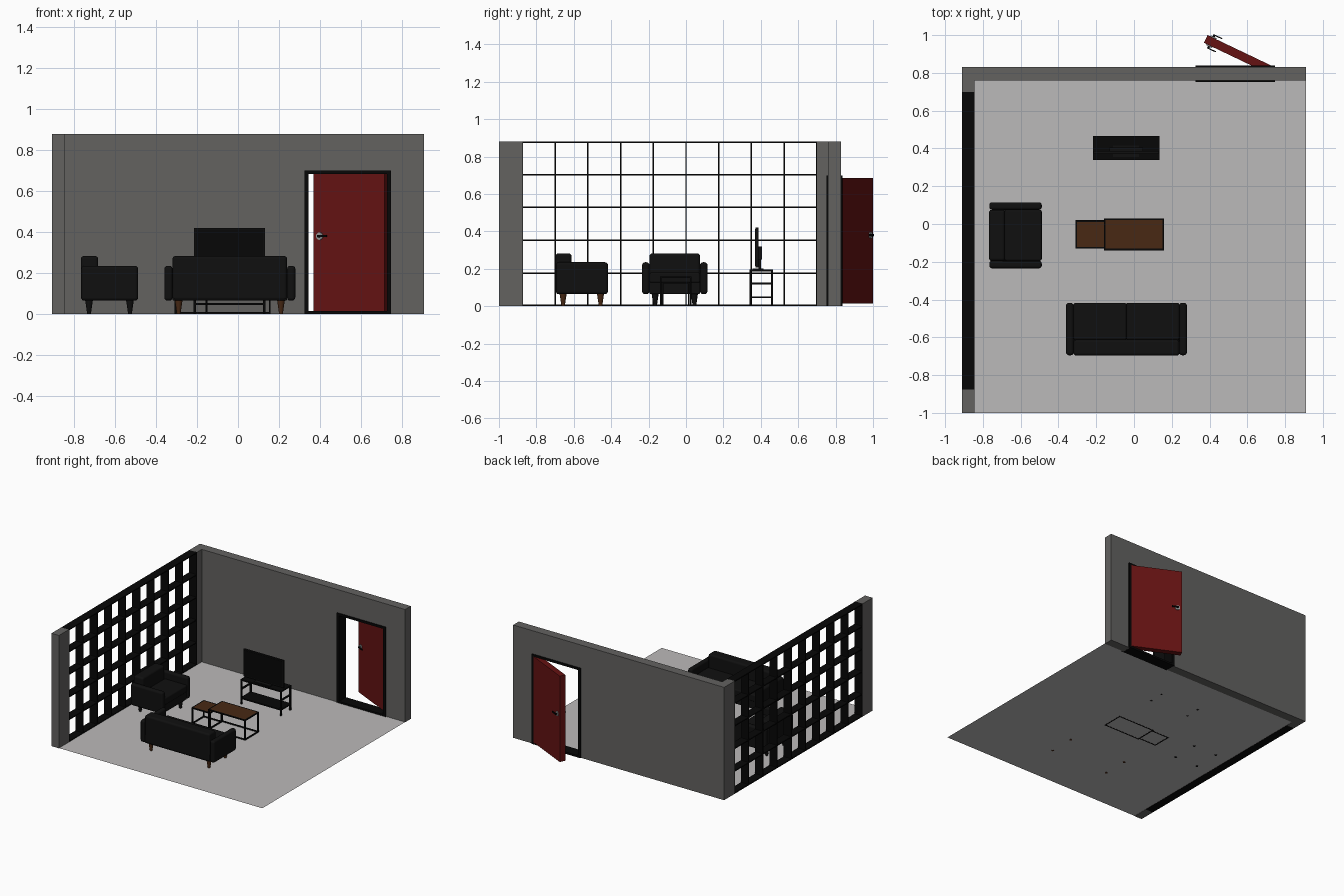
import bpy, bmesh, math
from mathutils import Matrix, Vector

cube = bpy.data.objects.get("Cube")
if cube:
    bpy.data.objects.remove(cube, do_unlink=True)


def material(name, r, g, b):
    m = bpy.data.materials.new(name)
    m.use_nodes = True
    m.diffuse_color = (r, g, b, 1)
    m.node_tree.nodes["Principled BSDF"].inputs["Base Color"].default_value = (r, g, b, 1)
    return m


FLOOR = material("pale grey floor", 0.5, 0.49, 0.49)
WALL = material("dark grey wall", 0.125, 0.122, 0.118)
RED = material("deep red door", 0.13, 0.006, 0.006)
FABRIC = material("black fabric", 0.005, 0.005, 0.005)
METAL = material("black metal", 0.002, 0.002, 0.002)
WOOD = material("brown wood", 0.065, 0.022, 0.007)
STEEL = material("grey steel", 0.3, 0.3, 0.3)
HOME = Matrix()


def finish(name, bm, mat, matrix):
    bmesh.ops.recalc_face_normals(bm, faces=bm.faces)
    mesh = bpy.data.meshes.new(name)
    bm.to_mesh(mesh)
    bm.free()
    mesh.materials.append(mat)
    ob = bpy.data.objects.new(name, mesh)
    ob.matrix_world = matrix
    bpy.context.collection.objects.link(ob)
    return ob


def box(name, xs, ys, zs, mat, matrix=HOME, bevel=0):
    bm = bmesh.new()
    bmesh.ops.create_cube(bm, size=1)
    for v in bm.verts:
        v.co = Vector((r[0] if c < 0 else r[1]) for r, c in zip((xs, ys, zs), v.co))
    ob = finish(name, bm, mat, matrix)
    if bevel:
        ob.data.shade_smooth()
        mod = ob.modifiers.new("soft edges", "BEVEL")
        mod.width, mod.segments = bevel, 3
        mod.harden_normals = True
    return ob


def cone(name, r1, r2, depth, mat, matrix):
    bm = bmesh.new()
    bmesh.ops.create_cone(bm, cap_ends=True, segments=20, radius1=r1, radius2=r2, depth=depth)
    for f in bm.faces:
        f.smooth = len(f.verts) == 4
    return finish(name, bm, mat, matrix)


# Room: floor, back wall with a doorway, and end posts of the side wall
H = 0.88
bm = bmesh.new()
bm.faces.new([bm.verts.new(p) for p in
              ((-0.845, -1, 0.002), (0.91, -1, 0.002), (0.91, 0.76, 0.002), (-0.845, 0.76, 0.002))])
finish("floor", bm, FLOOR, HOME)

bm = bmesh.new()
outline = ((-0.91, 0), (0.335, 0), (0.335, 0.69), (0.735, 0.69), (0.735, 0), (0.91, 0), (0.91, H), (-0.91, H))
face = bm.faces.new([bm.verts.new((x, 0.76, z)) for x, z in outline])
ext = bmesh.ops.extrude_face_region(bm, geom=[face])
bmesh.ops.translate(bm, vec=(0, 0.07, 0), verts=[v for v in ext["geom"] if isinstance(v, bmesh.types.BMVert)])
finish("back_wall", bm, WALL, HOME)

SIDE = (-0.91, -0.845)
box("side_wall_front_post", SIDE, (-1, -0.875), (0, H), WALL)
box("side_wall_back_post", SIDE, (0.7, 0.76), (0, H), WALL)

# Lattice screen between the posts
t = 0.004
for i in range(10):
    y = -0.875 + i * 0.175
    box("lattice_upright", SIDE, (y - t, y + t), (0, H), METAL)
for i in range(6):
    z = min(max(i * H / 5, t), H - t)
    box("lattice_shelf", SIDE, (-0.875, 0.7), (z - t, z + t), METAL)

# Door frame
FY = (0.752, 0.838)
for xs in ((0.325, 0.345), (0.727, 0.747)):
    box("door_jamb", xs, FY, (0, 0.7), METAL)
box("door_head", (0.345, 0.727), FY, (0.683, 0.7), METAL)
box("door_sill", (0.345, 0.727), FY, (0, 0.015), METAL)

# Door, swung outwards, with a handle on each side
swing = Matrix.Translation((0.735, 0.835, 0)) @ Matrix.Rotation(math.radians(-25.5), 4, "Z")
box("door_leaf", (-0.383, 0), (-0.045, 0), (0.015, 0.685), RED, swing)
for face_y, out in ((-0.045, -1), (0, 1)):
    turn = Matrix.Rotation(math.pi / 2, 4, "X")
    cone("handle_rose", 0.018, 0.018, 0.006, STEEL,
         swing @ Matrix.Translation((-0.35, face_y + out * 0.003, 0.38)) @ turn)
    cone("handle_stem", 0.006, 0.006, 0.016, METAL,
         swing @ Matrix.Translation((-0.35, face_y + out * 0.01, 0.38)) @ turn)
    ys = sorted((face_y + out * 0.013, face_y + out * 0.019))
    box("handle_lever", (-0.356, -0.305), ys, (0.375, 0.385), METAL, swing)


# Upholstered seats: the back is at local -y
def couch(name, place, width, cushions, leg_mat):
    w = width / 2
    inner = w - 0.04
    box(name + "_base", (-inner, inner), (-0.135, 0.135), (0.065, 0.13), FABRIC, place, 0.006)
    box(name + "_back", (-inner, inner), (-0.14, -0.055), (0.067, 0.283), FABRIC, place, 0.015)
    step = 2 * inner / cushions
    for i in range(cushions):
        x = -inner + i * step
        box(name + "_cushion", (x, x + step), (-0.057, 0.14), (0.125, 0.18), FABRIC, place, 0.01)
    for s in (-1, 1):
        box(name + "_arm", sorted((s * inner, s * w)), (-0.138, 0.14), (0.065, 0.235), FABRIC, place, 0.015)
        for y in (-0.1, 0.1):
            cone(name + "_leg", 0.009, 0.019, 0.068, leg_mat,
                 place @ Matrix.Translation((s * (w - 0.07), y, 0.034)))


couch("sofa", Matrix.Translation((-0.04, -0.557, 0)), 0.64, 2, WOOD)
couch("armchair", Matrix.Translation((-0.628, -0.06, 0)) @ Matrix.Rotation(-math.pi / 2, 4, "Z"),
      0.35, 1, FABRIC)


# Open bar frame: uprights plus rails at the given heights
def bar_frame(name, xs, ys, top, t, side_rails, long_rails):
    ends = lambda r: ((r[0], r[0] + t), (r[1] - t, r[1]))
    for xr in ends(xs):
        for yr in ends(ys):
            box(name + "_leg", xr, yr, (0, top), METAL)
        for z in side_rails:
            box(name + "_side_rail", xr, (ys[0] + t, ys[1] - t), (z, z + t), METAL)
    for yr in ends(ys):
        for z in long_rails:
            box(name + "_long_rail", (xs[0] + t, xs[1] - t), yr, (z, z + t), METAL)


# Nested coffee tables with wooden tops
for name, xs, ys, top in (("large_table", (-0.16, 0.16), (-0.14, 0.03), 0.16),
                          ("small_table", (-0.31, -0.15), (-0.13, 0.02), 0.13)):
    t = 0.009
    rails = (0.001, top - t)
    bar_frame(name, xs, ys, top, t, rails, rails)
    box(name + "_top", (xs[0] + t, xs[1] - t), (ys[0] + t, ys[1] - t), (top - t, top), WOOD)

# Television stand
SX, SY = (-0.217, 0.134), (0.34, 0.465)
bar_frame("stand", SX, SY, 0.188, 0.011, (0.115,), ())
box("stand_top", SX, SY, (0.185, 0.195), METAL)
box("stand_shelf", SX, SY, (0.043, 0.053), METAL)

# Television facing the sofa
box("television_panel", (-0.215, 0.132), (0.372, 0.387), (0.208, 0.42), FABRIC)
box("television_screen", (-0.208, 0.125), (0.37, 0.372), (0.216, 0.413), METAL)
box("television_back", (-0.13, 0.047), (0.387, 0.406), (0.25, 0.32), FABRIC)
box("television_neck", (-0.06, -0.022), (0.387, 0.4), (0.2, 0.25), FABRIC)
box("television_foot", (-0.11, 0.027), (0.355, 0.415), (0.195, 0.201), FABRIC)
